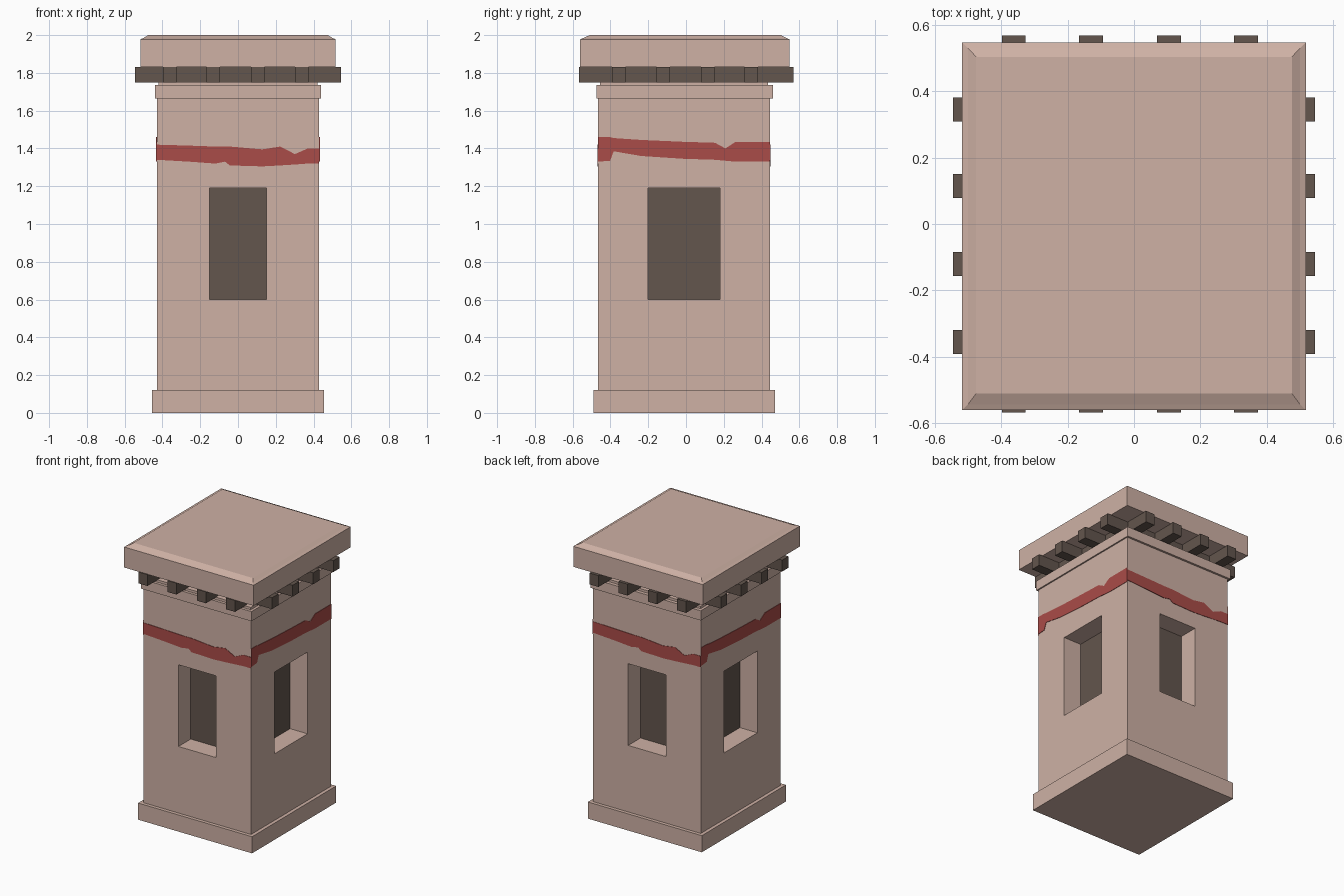
import bpy, bmesh

if "Cube" in bpy.data.objects:
    bpy.data.objects.remove(bpy.data.objects["Cube"])


def material(name, rgb):
    m = bpy.data.materials.new(name)
    m.diffuse_color = (*rgb, 1)
    m.use_nodes = True
    m.node_tree.nodes["Principled BSDF"].inputs["Base Color"].default_value = m.diffuse_color
    return m


PLASTER = material("pink plaster", (0.62, 0.44, 0.375))
DARK = material("dark wood", (0.125, 0.092, 0.075))
RED = material("red paint", (0.40, 0.072, 0.065))


def finish(name, bm, mats):
    bmesh.ops.remove_doubles(bm, verts=bm.verts, dist=1e-5)
    bmesh.ops.recalc_face_normals(bm, faces=bm.faces)
    me = bpy.data.meshes.new(name)
    bm.to_mesh(me)
    bm.free()
    for m in mats:
        me.materials.append(m)
    ob = bpy.data.objects.new(name, me)
    bpy.context.collection.objects.link(ob)
    return ob


def add_stack(bm, levels):
    """Closed solid from rectangular rings (x0, x1, y0, y1, z)."""
    rings = []
    for x0, x1, y0, y1, z in levels:
        rings.append([bm.verts.new(p) for p in
                      ((x0, y0, z), (x1, y0, z), (x1, y1, z), (x0, y1, z))])
    bm.faces.new(rings[0])
    bm.faces.new(rings[-1])
    for a, b in zip(rings, rings[1:]):
        for i in range(4):
            j = (i + 1) % 4
            bm.faces.new((a[i], a[j], b[j], b[i]))


def block(name, x0, x1, y0, y1, z0, z1, mat):
    bm = bmesh.new()
    add_stack(bm, [(x0, x1, y0, y1, z0), (x0, x1, y0, y1, z1)])
    return finish(name, bm, [mat])


# Body extents
X, Y0, Y1 = 0.43, -0.465, 0.445
Z0, Z1 = 0.12, 1.67

# side: mapping (u along wall, d outward, z), wall u range, window u range
SIDES = {
    "front": (lambda u, d, z: (u, Y0 - d, z), (-X, X), (-0.15, 0.15)),
    "back": (lambda u, d, z: (u, Y1 + d, z), (X, -X), (0.15, -0.15)),
    "right": (lambda u, d, z: (X + d, u, z), (Y0, Y1), (-0.20, 0.18)),
    "left": (lambda u, d, z: (-X - d, u, z), (Y1, Y0), (0.18, -0.20)),
}

# Tower body with a recessed dark window in each wall
bm = bmesh.new()
for put, (ua, ub), (wa, wb) in SIDES.values():
    def ring(a, b, lo, hi, d):
        return [bm.verts.new(put(u, d, z)) for u, z in
                ((a, lo), (b, lo), (b, hi), (a, hi))]
    rings = [ring(ua, ub, Z0, Z1, 0), ring(wa, wb, 0.60, 1.19, 0),
             ring(wa, wb, 0.60, 1.19, -0.14)]
    for a, b in zip(rings, rings[1:]):
        for i in range(4):
            j = (i + 1) % 4
            bm.faces.new((a[i], a[j], b[j], b[i]))
    bm.faces.new(rings[2]).material_index = 1
for z in (Z0, Z1):
    bm.faces.new([bm.verts.new(p) for p in
                  ((-X, Y0, z), (X, Y0, z), (X, Y1, z), (-X, Y1, z))])
finish("tower_body", bm, [PLASTER, DARK])

# Uneven painted band: (position along wall 0..1, bottom, top)
BAND_A = [(0, 1.34, 1.42), (0.2, 1.33, 1.415), (0.36, 1.32, 1.41),
          (0.42, 1.33, 1.41), (0.45, 1.31, 1.41), (0.65, 1.305, 1.395),
          (0.76, 1.31, 1.41), (0.85, 1.315, 1.37), (0.93, 1.32, 1.40),
          (1, 1.32, 1.40)]
BAND_B = [(0, 1.33, 1.46), (0.07, 1.335, 1.46), (0.09, 1.385, 1.455),
          (0.25, 1.36, 1.445), (0.5, 1.345, 1.435), (0.68, 1.34, 1.43),
          (0.74, 1.335, 1.40), (0.8, 1.33, 1.435), (1, 1.33, 1.435)]
for side, (put, (ua, ub), _) in SIDES.items():
    bm = bmesh.new()
    band = BAND_A if side in ("front", "back") else BAND_B
    prev = None
    for t, lo, hi in band:
        u = ua + (ub - ua) * t
        cur = [bm.verts.new(put(u, d, z)) for d, z in
               ((0.003, lo), (0.003, hi), (-0.002, hi), (-0.002, lo))]
        if prev:
            for i in range(4):
                j = (i + 1) % 4
                bm.faces.new((prev[i], cur[i], cur[j], prev[j]))
        else:
            bm.faces.new(cur)
        prev = cur
    bm.faces.new(prev)
    finish("painted_band_" + side, bm, [RED])

# Plinth, upper moulding and neck under the beams
block("plinth", -0.455, 0.455, -0.49, 0.47, 0, 0.12, PLASTER)
block("moulding", -0.44, 0.44, -0.475, 0.46, 1.665, 1.735, PLASTER)
block("neck", -0.42, 0.42, -0.455, 0.435, 1.73, 1.752, PLASTER)

# Crossing roof beams projecting on all four sides
for i, y in enumerate((-0.355, -0.12, 0.115, 0.345)):
    block(f"cross_beam_{i}", -0.545, 0.545, y - 0.036, y + 0.036, 1.749, 1.831, DARK)
for i, x in enumerate((-0.362, -0.13, 0.105, 0.337)):
    block(f"long_beam_{i}", x - 0.036, x + 0.036, -0.567, 0.568, 1.75, 1.832, DARK)

# Roof slab with chamfered top edge
bm = bmesh.new()
add_stack(bm, [(-0.517, 0.517, -0.56, 0.547, 1.83),
               (-0.517, 0.517, -0.56, 0.547, 1.978),
               (-0.50, 0.50, -0.543, 0.53, 1.985),
               (-0.475, 0.475, -0.51, 0.503, 2.0)])
finish("roof_slab", bm, [PLASTER])
